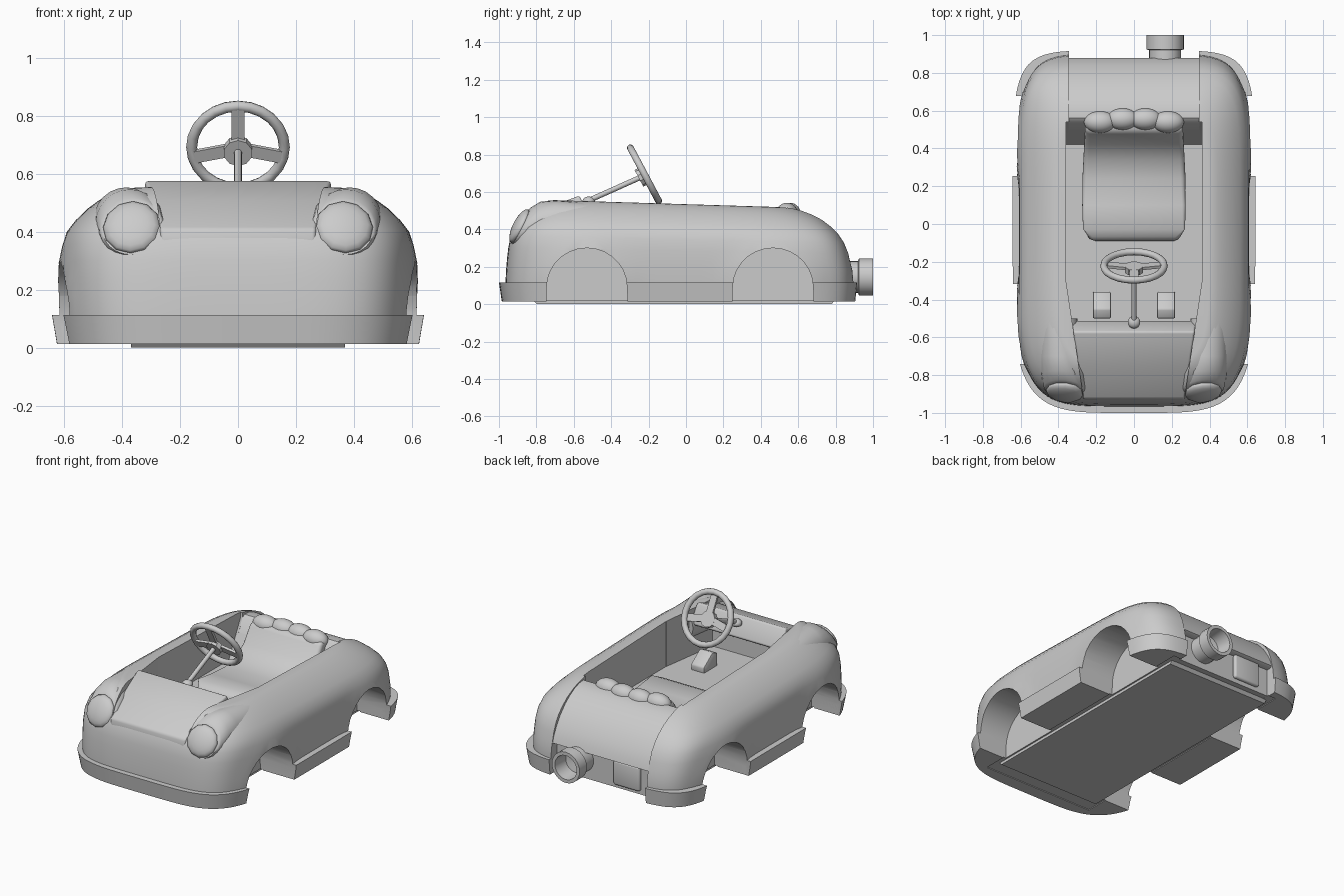
import bpy, bmesh, math
from mathutils import Vector, Matrix

if "Cube" in bpy.data.objects:
    bpy.data.objects.remove(bpy.data.objects["Cube"])

grey = bpy.data.materials.new("plain_grey")
grey.use_nodes = True
grey.diffuse_color = (0.6, 0.6, 0.6, 1)
grey.node_tree.nodes["Principled BSDF"].inputs["Base Color"].default_value = (0.6, 0.6, 0.6, 1)


def add(name, bm):
    bmesh.ops.recalc_face_normals(bm, faces=bm.faces)
    mesh = bpy.data.meshes.new(name)
    bm.to_mesh(mesh)
    bm.free()
    mesh.materials.append(grey)
    ob = bpy.data.objects.new(name, mesh)
    bpy.context.collection.objects.link(ob)
    return ob


def select(ob):
    bpy.ops.object.select_all(action='DESELECT')
    ob.select_set(True)
    bpy.context.view_layer.objects.active = ob


def smooth(ob, angle=35):
    select(ob)
    bpy.ops.object.shade_smooth_by_angle(angle=math.radians(angle))
    return ob


def bevel(ob, width, segments=3, angle=30):
    mod = ob.modifiers.new("bevel", 'BEVEL')
    mod.width, mod.segments, mod.angle_limit = width, segments, math.radians(angle)
    select(ob)
    bpy.ops.object.modifier_apply(modifier="bevel")
    return ob


def skin(bm, rings, closed=False):
    n = len(rings[0])
    for a, b in zip(rings, rings[1:] + (rings[:1] if closed else [])):
        for i in range(n):
            bm.faces.new((a[i], a[(i + 1) % n], b[(i + 1) % n], b[i]))


def prism(name, profile, half_width):
    """Side profile (y, z) spread to both sides; half_width is a function of y."""
    bm = bmesh.new()
    rings = [[bm.verts.new((s * half_width(y), y, z)) for y, z in profile] for s in (-1, 1)]
    skin(bm, rings)
    for ring in rings:
        bm.faces.new(ring)
    return add(name, bm)


def box(name, loc, size):
    bm = bmesh.new()
    bmesh.ops.create_cube(bm, size=1, matrix=Matrix.LocRotScale(Vector(loc), None, Vector(size)))
    return add(name, bm)


def ball(name, loc, radii, rot=None, seg=24, rows=14):
    bm = bmesh.new()
    bmesh.ops.create_uvsphere(bm, u_segments=seg, v_segments=rows, radius=1,
                              matrix=Matrix.LocRotScale(Vector(loc), rot, Vector(radii)))
    return smooth(add(name, bm), 60)


def rod(name, a, b, r, seg=16):
    a, b = Vector(a), Vector(b)
    bm = bmesh.new()
    bmesh.ops.create_cone(bm, cap_ends=True, segments=seg, radius1=r, radius2=r, depth=(b - a).length,
                          matrix=Matrix.Translation((a + b) / 2) @ (b - a).to_track_quat('Z', 'Y').to_matrix().to_4x4())
    return smooth(add(name, bm))


ARCHES = (-0.53, 0.465)


def tub(name, levels, front_power, rear_power, flare=0.0, per_side=32):
    """Stack of rounded-rectangle outlines: (z, half width, front y, rear y)."""
    bm = bmesh.new()
    rings = []
    for z, w, front, rear in levels:
        ring = []
        for side in range(4):
            for i in range(per_side):
                t = 2 * i / per_side - 1
                u, v = ((1, t), (-t, 1), (-1, -t), (t, -1))[side]
                n = front_power if v < 0 else rear_power
                k = (abs(u) ** n + abs(v) ** n) ** (-1 / n)
                x, y = u * k * w, v * k * (rear - front) / 2 + (rear + front) / 2
                if abs(u) > 0.9:
                    d = min(math.hypot(y - c, z - 0.1) for c in ARCHES)
                    x += math.copysign(flare * math.exp(-((d - 0.2) / 0.06) ** 2), x)
                drop = 1 - 0.055 * (y + 0.77) if z > 0.2 else 1
                ring.append(bm.verts.new((x, y, z * drop)))
        rings.append(ring)
    skin(bm, rings)
    bm.faces.new(rings[0])
    bm.faces.new(rings[-1])
    return add(name, bm)


def cut(ob, cutters):
    select(ob)
    for c in cutters:
        mod = ob.modifiers.new("cut", 'BOOLEAN')
        mod.operation, mod.solver, mod.object = 'DIFFERENCE', 'EXACT', c
        bpy.ops.object.modifier_apply(modifier="cut")


# Body shell and bumper skirt
body = tub("body_shell", [
    (0.02, 0.595, -0.965, 0.9), (0.07, 0.6, -0.966, 0.9), (0.12, 0.605, -0.965, 0.9),
    (0.18, 0.608, -0.962, 0.895), (0.24, 0.61, -0.957, 0.885), (0.3, 0.61, -0.95, 0.872),
    (0.36, 0.606, -0.938, 0.85), (0.41, 0.592, -0.915, 0.82), (0.45, 0.562, -0.89, 0.785),
    (0.49, 0.522, -0.858, 0.74), (0.52, 0.482, -0.825, 0.69), (0.543, 0.445, -0.79, 0.64),
    (0.555, 0.415, -0.76, 0.6), (0.558, 0.395, -0.74, 0.57)], 5, 6, flare=0.012)
bumper = tub("bumper_skirt", [(0.015, 0.625, -0.985, 0.908), (0.115, 0.642, -1.0, 0.918)], 4.5, 6.5)


def inner(y):
    return 0.36 - 0.15 * max(0, -0.3 - y)


# Cutters: cockpit, footwell with hood opening, rear panel opening, wheel arches
FLOOR = 0.25
cockpit = prism("cockpit_cutter", [(-0.31, FLOOR), (0.42, FLOOR), (0.54, 0.48), (0.545, 0.8), (-0.31, 0.8)],
                lambda y: 0.36)
footwell = prism("footwell_cutter", [(-0.3, FLOOR), (-0.7, FLOOR), (-0.7, 0.48), (-0.9, 0.42),
                                     (-1.1, 0.33), (-1.1, 0.8), (-0.3, 0.8)], inner)
rear_cut = box("rear_cutter", (0, 0.85, 0.4), (0.69, 0.7, 1.2))
arch_cuts = []
for c in ARCHES:
    profile = [(c - 0.22, -0.1)] + [(c - 0.215 * math.cos(a), 0.09 + 0.21 * math.sin(a))
                                    for a in (math.pi * i / 14 for i in range(15))] + [(c + 0.22, -0.1)]
    for s in (-1, 1):
        ob = prism("arch_cutter", profile, lambda y: 0.2)
        ob.location.x = s * 0.58
        arch_cuts.append(ob)
bpy.context.view_layer.update()
cut(body, [cockpit, footwell, rear_cut] + arch_cuts)
cut(bumper, [prism("bumper_cutter", [(-0.9, -1), (-0.9, 1), (0.85, 1), (0.85, -1)], lambda y: 0.4), rear_cut] + arch_cuts)
for ob in [o for o in bpy.data.objects if "_cutter" in o.name]:
    bpy.data.objects.remove(ob)
smooth(body, 32)
smooth(bumper, 32)

# Hood panel with dashboard, rear deck, floor pan
hood = prism("hood_panel", [(-0.57, 0.58), (-0.75, 0.512), (-0.925, 0.412), (-0.935, 0.35), (-0.7, 0.35), (-0.51, 0.46)],
             lambda y: inner(y) + 0.002)
smooth(bevel(hood, 0.012))
deck = prism("rear_deck", [(0.43, 0.03), (0.43, FLOOR), (0.54, 0.485), (0.56, 0.498), (0.6, 0.496), (0.65, 0.48),
                           (0.7, 0.452), (0.75, 0.414), (0.8, 0.36), (0.84, 0.3), (0.865, 0.25), (0.878, 0.21),
                           (0.86, 0.2), (0.835, 0.2), (0.835, 0.02)], lambda y: 0.347)
smooth(deck)
prism("floor_pan", [(-0.8, 0.002), (0.78, 0.002), (0.8, 0.025), (-0.82, 0.025)], lambda y: 0.37)

# Seat with padded top
seat = prism("seat", [(-0.09, FLOOR - 0.01), (-0.09, 0.3), (-0.03, 0.325), (0.1, 0.31), (0.24, 0.305), (0.34, 0.33),
                      (0.42, 0.39), (0.49, 0.5), (0.58, 0.5), (0.58, FLOOR - 0.01)],
             lambda y: 0.285 - 0.05 * max(0, y) - max(0, -0.03 - y))
smooth(bevel(seat, 0.025, 3, 40), 50)
for i in range(4):
    x = (i - 1.5) * 0.12
    ball("seat_pad", (x, 0.555 - 0.015 * (abs(x) > 0.1), 0.485), (0.085, 0.058, 0.057))

# Headlights on the noses of the fenders
for s in (-1, 1):
    facing = Vector((s * 0.1, -0.88, 0.45)).normalized()
    turn = facing.to_track_quat('Z', 'Y')
    bm = bmesh.new()
    rings = []
    for x, y, z, r, back in ((0.366, -0.885, 0.415, 0.103, 0), (0.367, -0.872, 0.417, 0.112, 0.1),
                             (0.373, -0.8, 0.432, 0.118, 0.6), (0.385, -0.7, 0.442, 0.113, 1),
                             (0.4, -0.5, 0.44, 0.1, 1)):
        axis = facing.lerp(Vector((0, -1, 0)), back)
        place = Matrix.Translation((s * x, y, z)) @ axis.to_track_quat('Z', 'Y').to_matrix().to_4x4()
        rings.append([bm.verts.new(place @ Vector((r * math.cos(a), r * math.sin(a), 0)))
                      for a in (math.tau * i / 24 for i in range(24))])
    skin(bm, rings)
    bm.faces.new(rings[0])
    bm.faces.new(rings[-1])
    smooth(add("fender_nose", bm), 50)
    ball("headlight", Vector((s * 0.366, -0.885, 0.415)) + facing * 0.005, (0.1, 0.1, 0.035), turn, 12, 10)

# Steering wheel and column
centre = Vector((0, -0.222, 0.694))
tilt = Matrix.Translation(centre) @ Matrix.Rotation(math.radians(-62), 4, 'X')
bpy.ops.mesh.primitive_torus_add(major_radius=0.16, minor_radius=0.019, major_segments=24, minor_segments=10)
rim = bpy.context.object
rim.name = "steering_wheel_rim"
rim.data.materials.append(grey)
rim.matrix_world = tilt
smooth(rim, 60)
for angle in (0, 102, -102):
    spoke = box("steering_spoke", (0, -0.085, -0.01), (0.045, 0.14, 0.016))
    spoke.matrix_world = tilt @ Matrix.Rotation(math.radians(angle), 4, 'Z')
hub = centre + Vector((0, -0.012, -0.012))
axis = Vector((0, 0.883, 0.469))
rod("steering_hub", hub - axis * 0.02, hub + axis * 0.015, 0.05, 10)
rod("steering_column", (0, -0.53, 0.55), hub, 0.014, 12)
ball("column_joint", (0, -0.52, 0.55), (0.033, 0.033, 0.025))

# Pedals
for s in (-1, 1):
    pedal = prism("pedal", [(-0.36, 0.24), (-0.36, 0.285), (-0.45, 0.35), (-0.5, 0.33), (-0.5, 0.24)], lambda y: 0.048)
    pedal.location.x = s * 0.17
    smooth(bevel(pedal, 0.008, 2))

# Exhaust pipe and rear plate
bm = bmesh.new()
pipe = [(0.085, 0.82), (0.085, 0.92), (0.1, 0.925), (0.1, 1.0), (0.078, 1.0), (0.07, 0.9), (0.01, 0.89), (0.01, 0.82)]
turns = [math.tau * i / 24 for i in range(24)]
skin(bm, [[bm.verts.new((0.165 + r * math.cos(a), y, 0.145 + r * math.sin(a))) for a in turns] for r, y in pipe], True)
smooth(add("exhaust_pipe", bm))
plate = box("rear_plate", (-0.17, 0.845, 0.125), (0.19, 0.03, 0.16))
smooth(bevel(plate, 0.014))
